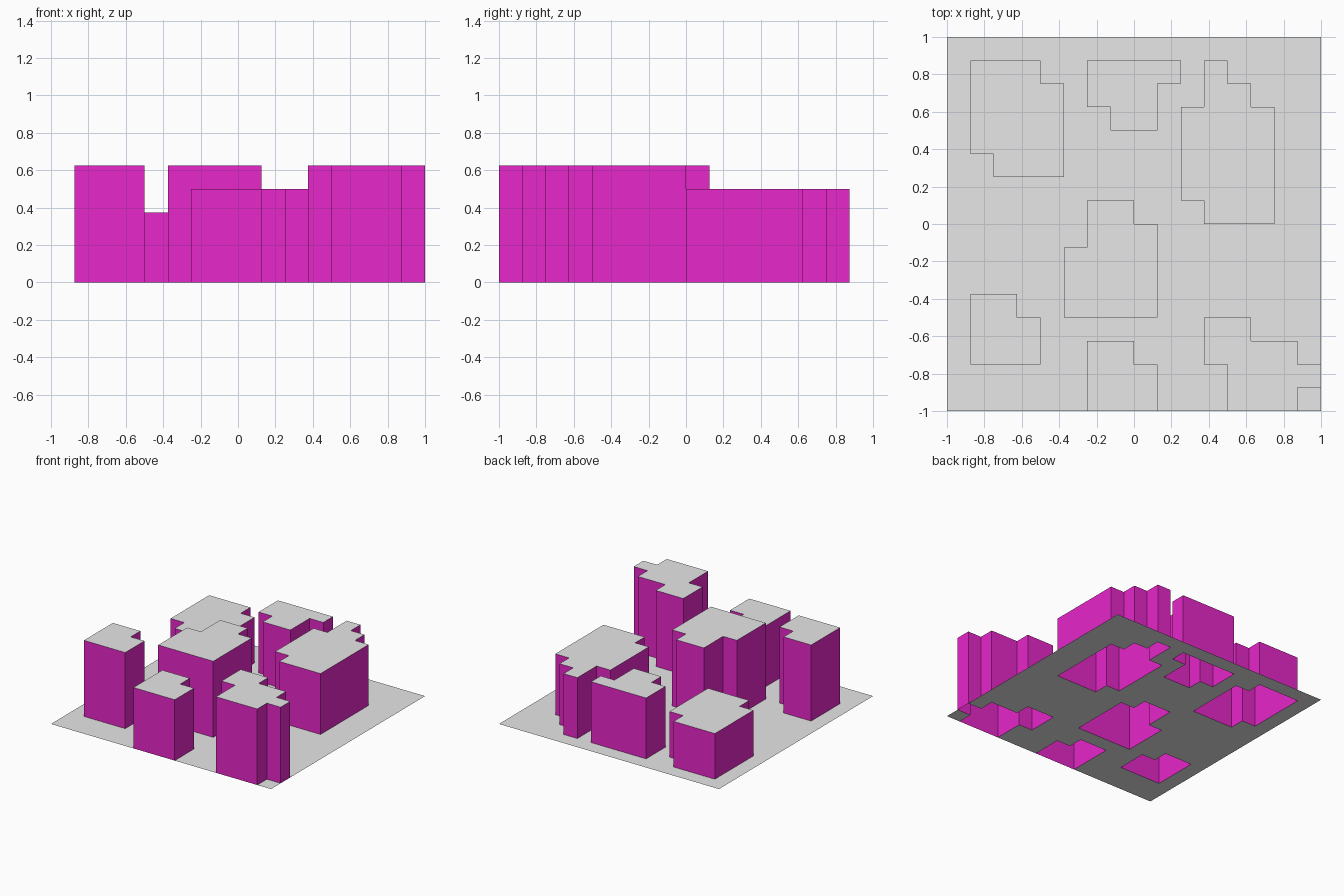
import bpy
import bmesh

CELLS = 16
STEP = 2 / CELLS

cube = bpy.data.objects.get("Cube")
if cube:
    bpy.data.objects.remove(cube, do_unlink=True)


def make_material(name, rgb):
    mat = bpy.data.materials.new(name)
    mat.use_nodes = True
    mat.diffuse_color = (*rgb, 1)
    mat.node_tree.nodes["Principled BSDF"].inputs["Base Color"].default_value = (*rgb, 1)
    return mat


grey = make_material("light_grey", (0.8, 0.8, 0.8))
magenta = make_material("magenta", (0.8, 0.02, 0.59))

# Each block: height in cells, then the rectangles (x0, y0, x1, y1) of its footprint
BLOCKS = {
    "back_right_block": (3, [(1, 11, 4, 15), (2, 10, 5, 14)]),
    "back_middle_block": (4, [(6, 14, 10, 15), (6, 13, 9, 14), (7, 12, 9, 13)]),
    "back_left_block": (4, [(11, 8, 14, 13), (10, 9, 11, 13), (11, 13, 13, 14), (11, 14, 12, 15)]),
    "centre_block": (5, [(5, 4, 9, 7), (6, 7, 9, 8), (6, 8, 8, 9)]),
    "front_right_block": (5, [(1, 2, 4, 4), (1, 4, 3, 5)]),
    "front_middle_block": (4, [(6, 0, 9, 2), (6, 2, 8, 3)]),
    "front_left_block": (5, [(12, 0, 15, 1), (12, 1, 16, 2), (11, 2, 15, 3), (11, 3, 13, 4)]),
}


def inside(face, rects):
    c = face.calc_center_median()
    x, y = (c.x + 1) / STEP, (c.y + 1) / STEP
    return any(x0 < x < x1 and y0 < y < y1 for x0, y0, x1, y1 in rects)


def cell_sheet(keep):
    """Flat grid of cells holding only the faces that pass the test."""
    bm = bmesh.new()
    bmesh.ops.create_grid(bm, x_segments=CELLS, y_segments=CELLS, size=1)
    unwanted = [f for f in bm.faces if not keep(f)]
    bmesh.ops.delete(bm, geom=unwanted, context="FACES")
    return bm


def finish(bm, name, materials):
    mesh = bpy.data.meshes.new(name)
    bm.to_mesh(mesh)
    bm.free()
    for mat in materials:
        mesh.materials.append(mat)
    obj = bpy.data.objects.new(name, mesh)
    bpy.context.collection.objects.link(obj)


# Ground sheet, open under every block
all_rects = [r for _, rects in BLOCKS.values() for r in rects]
finish(cell_sheet(lambda f: not inside(f, all_rects)), "ground", [grey])

# Blocks: stepped footprints raised to height, open below, with grey roofs
for name, (height, rects) in BLOCKS.items():
    bm = cell_sheet(lambda f: inside(f, rects))
    raised = bmesh.ops.extrude_face_region(bm, geom=bm.faces[:])["geom"]
    for v in raised:
        if isinstance(v, bmesh.types.BMVert):
            v.co.z = height * STEP
    bmesh.ops.recalc_face_normals(bm, faces=bm.faces[:])
    floor = [f for f in bm.faces if all(v.co.z < STEP / 2 for v in f.verts)]
    bmesh.ops.delete(bm, geom=floor, context="FACES")
    for f in bm.faces:
        f.material_index = 0 if f.normal.z > 0.5 else 1
    bmesh.ops.dissolve_limit(bm, angle_limit=0.02, verts=bm.verts[:], edges=bm.edges[:])
    finish(bm, name, [grey, magenta])
